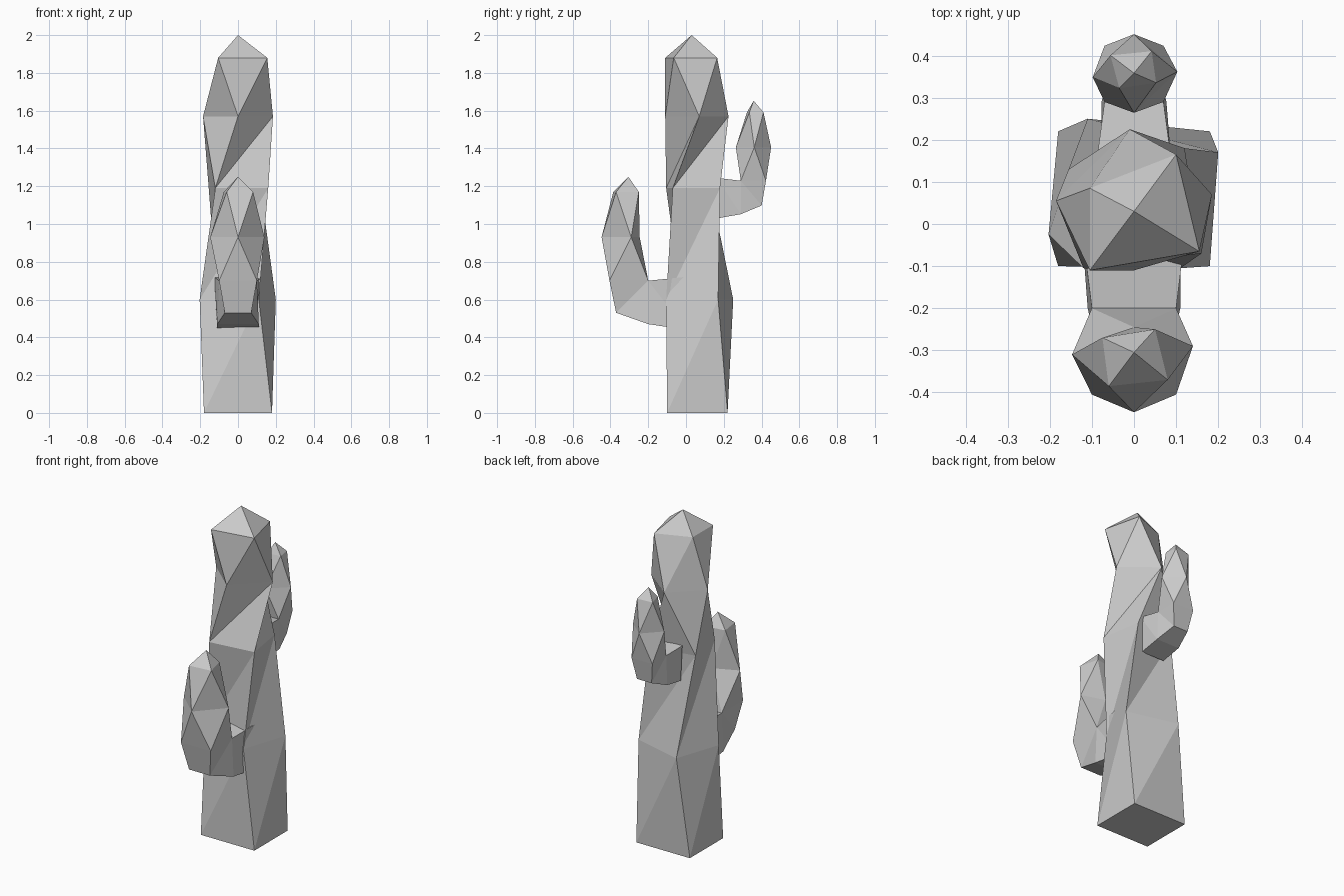
import bpy, bmesh

if "Cube" in bpy.data.objects:
    bpy.data.objects.remove(bpy.data.objects["Cube"])


def loft(name, rings, diagonals, apex):
    """Four-sided triangulated skin. '+' joins lower i to upper i+1, '-' the other way."""
    bm = bmesh.new()
    loops = [[bm.verts.new(p) for p in ring] for ring in rings]
    bm.faces.new(reversed(loops[0]))
    for lo, hi, diag in zip(loops, loops[1:], diagonals):
        for i in range(4):
            j = (i + 1) % 4
            if diag[i % len(diag)] == '+':
                tris = [(lo[i], lo[j], hi[j]), (lo[i], hi[j], hi[i])]
            else:
                tris = [(lo[i], lo[j], hi[i]), (lo[j], hi[j], hi[i])]
            for t in tris:
                bm.faces.new(t)
    tip = bm.verts.new(apex)
    for i in range(4):
        bm.faces.new((loops[-1][i], loops[-1][(i + 1) % 4], tip))
    # weld the shared inner elbow points
    bmesh.ops.remove_doubles(bm, verts=bm.verts, dist=0.0005)
    bmesh.ops.recalc_face_normals(bm, faces=bm.faces)
    mesh = bpy.data.meshes.new(name)
    bm.to_mesh(mesh)
    bm.free()
    obj = bpy.data.objects.new(name, mesh)
    bpy.context.collection.objects.link(obj)
    return obj


def level(z, *points):
    return [(x, y, z) for x, y in points]


# Trunk: twisting square sections
trunk = [
    level(0.00, (-.18, -.10), (.18, -.10), (.18, .22), (-.18, .22)),
    level(0.60, (-.203, -.025), (.11, -.105), (.20, .17), (-.11, .25)),
    level(1.19, (-.12, -.105), (.16, -.07), (.12, .18), (-.155, .13)),
    level(1.57, (0, -.11), (.185, .07), (-.01, .225), (-.185, .055)),
    level(1.88, (-.105, -.11), (.155, -.065), (.10, .165), (-.105, .085)),
]
loft("trunk", trunk, ['+', '+', '++--', '+'], (0, .03, 2.0))


def section(w_out, y_out, z_out, w_in, y_in, z_in):
    return [(-w_out, y_out, z_out), (w_out, y_out, z_out),
            (w_in, y_in, z_in), (-w_in, y_in, z_in)]


def arm(name, inner_y, place):
    """Elbowed arm: stub, bend, diamond bulge and pointed tip."""
    rings = [
        section(.11, 0, .44, .125, 0, .72),
        section(.11, -.20, .47, .10, -.20, .70),
        section(.07, -.37, .53, .10, -.20, .70),
        section(.10, -.405, .70, .10, -.20, .70),
        level(.93, (0, -.447), (.14, -.29), (0, inner_y), (-.147, -.31)),
        level(1.17, (-.06, -.385), (.08, -.37), (.05, -.25), (-.075, -.27)),
    ]
    rings = [[place(*p) for p in r] for r in rings]
    loft(name, rings, ['+', '+', '+', '-', '+'], place(0, -.305, 1.25))


# Front arm, and a smaller, higher arm turned to the back
arm("front_arm", -.245, lambda x, y, z: (x, y, z))
arm("back_arm", -.16, lambda x, y, z: (-.7 * x, .16 - .65 * y, .69 + .77 * z))
